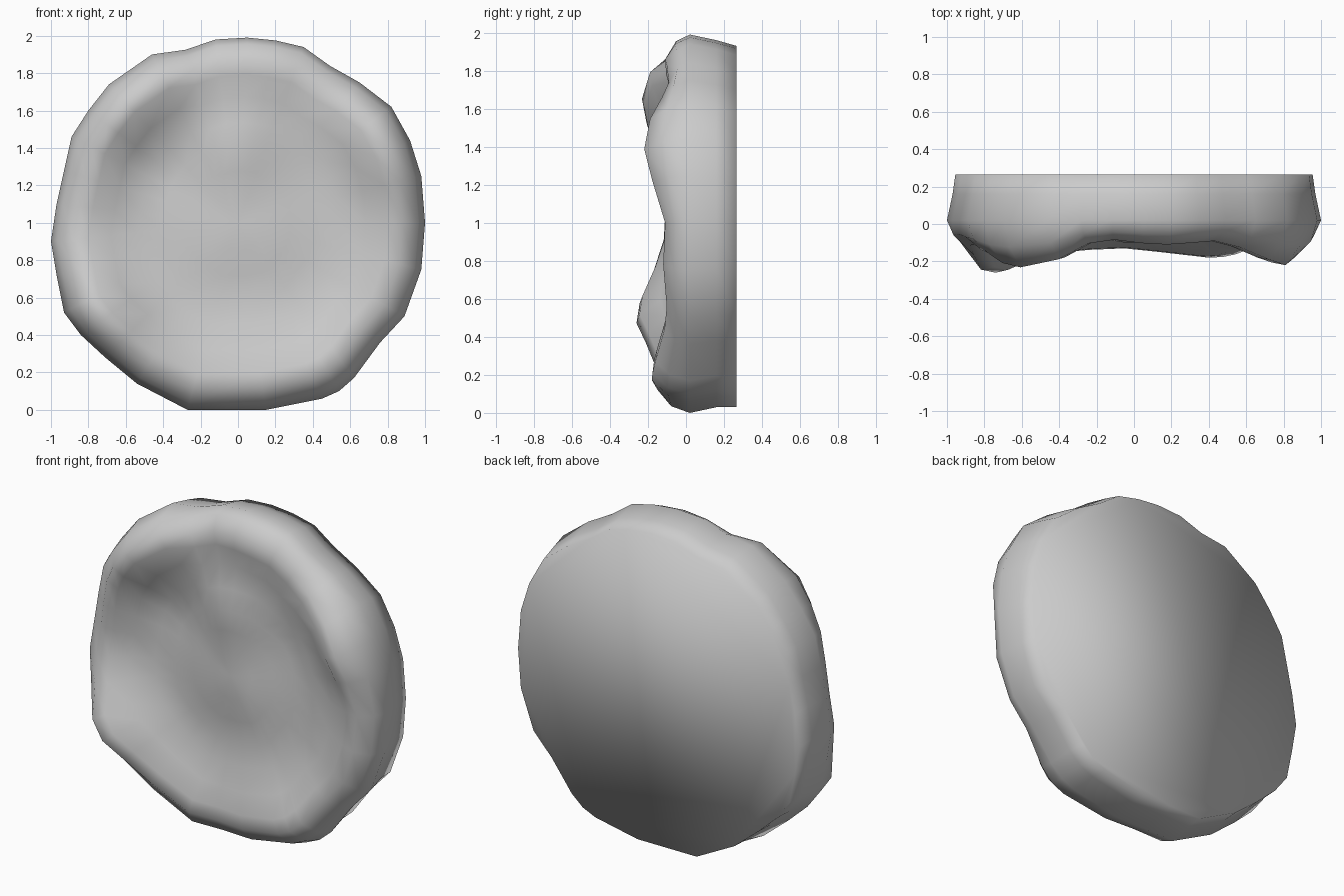
import bpy, bmesh, math

if "Cube" in bpy.data.objects:
    bpy.data.objects.remove(bpy.data.objects["Cube"])

# Front outline (x, z), counter-clockwise
OUTLINE = [(1, 1), (.98, 1.25), (.92, 1.44), (.82, 1.62), (.65, 1.75), (.49, 1.84), (.35, 1.94),
           (.2, 1.975), (.05, 1.99), (-.12, 1.98), (-.28, 1.925), (-.46, 1.9), (-.69, 1.74),
           (-.8, 1.6), (-.89, 1.46), (-.93, 1.28), (-.97, 1.1), (-1, .9), (-.97, .72), (-.93, .52),
           (-.84, .4), (-.71, .28), (-.54, .14), (-.27, 0), (-.06, 0), (.15, 0), (.45, .06),
           (.54, .1), (.62, .17), (.76, .36), (.89, .5), (.98, .75)]

# Rim crest depth (angle in degrees, y)
CREST = [(0, -.11), (25, -.22), (36, -.19), (58, -.09), (80, -.11), (102, -.08), (118, -.19),
         (136, -.235), (155, -.15), (180, -.10), (198, -.17), (212, -.27), (226, -.21),
         (242, -.15), (265, -.13), (297, -.18), (328, -.10), (345, -.12), (360, -.11)]

# Soft lumps in the dished middle (x, z, width, y offset)
LUMPS = [(-.02, 1.42, .24, -.07), (-.45, 1.32, .2, .03), (.05, .9, .28, -.05),
         (0, .62, .2, .02), (.1, .35, .3, -.05), (.58, 1.3, .2, .02), (0, 1.76, .15, .02)]


def crest(x, z):
    a = math.degrees(math.atan2(z - 1, x)) % 360
    for (a0, y0), (a1, y1) in zip(CREST, CREST[1:]):
        if a <= a1:
            t = (a - a0) / (a1 - a0)
            return y0 + (y1 - y0) * t * t * (3 - 2 * t)
    return CREST[-1][1]


def dish(x, z):
    return -.03 + sum(h * math.exp(-((x - cx) ** 2 + (z - cz) ** 2) / (w * w))
                      for cx, cz, w, h in LUMPS)


# Rings from back to front: outline scale and depth rule
RINGS = [(.955, lambda c, d: .265),
         (.97, lambda c, d: .16),
         (1.0, lambda c, d: .02),
         (.965, lambda c, d: .01 + .55 * (c - .01)),
         (.88, lambda c, d: c),
         (.80, lambda c, d: c * .93 + d * .07),
         (.68, lambda c, d: c * .45 + d * .55),
         (.54, lambda c, d: c * .08 + d * .92),
         (.41, lambda c, d: d),
         (.28, lambda c, d: d),
         (.14, lambda c, d: d)]

bm = bmesh.new()
rings = []
for s, depth in RINGS:
    ring = []
    for px, pz in OUTLINE:
        x, z = px * s, 1 + (pz - 1) * s
        if s == .955:  # back edge sits slightly lower
            z -= .015
        ring.append(bm.verts.new((x, depth(crest(px, pz), dish(x, z)), z)))
    rings.append(ring)

# Skin between rings, centre fan and flat back
n = len(OUTLINE)
for a, b in zip(rings, rings[1:]):
    for i in range(n):
        j = (i + 1) % n
        bm.faces.new((a[i], a[j], b[j], b[i]))
centre = bm.verts.new((0, dish(0, 1), 1))
for i in range(n):
    bm.faces.new((rings[-1][i], rings[-1][(i + 1) % n], centre))
bm.faces.new(rings[0])
bmesh.ops.recalc_face_normals(bm, faces=bm.faces)
for f in bm.faces:
    f.smooth = True

mesh = bpy.data.meshes.new("dished_disc")
bm.to_mesh(mesh)
bm.free()
bpy.context.collection.objects.link(bpy.data.objects.new("dished_disc", mesh))
